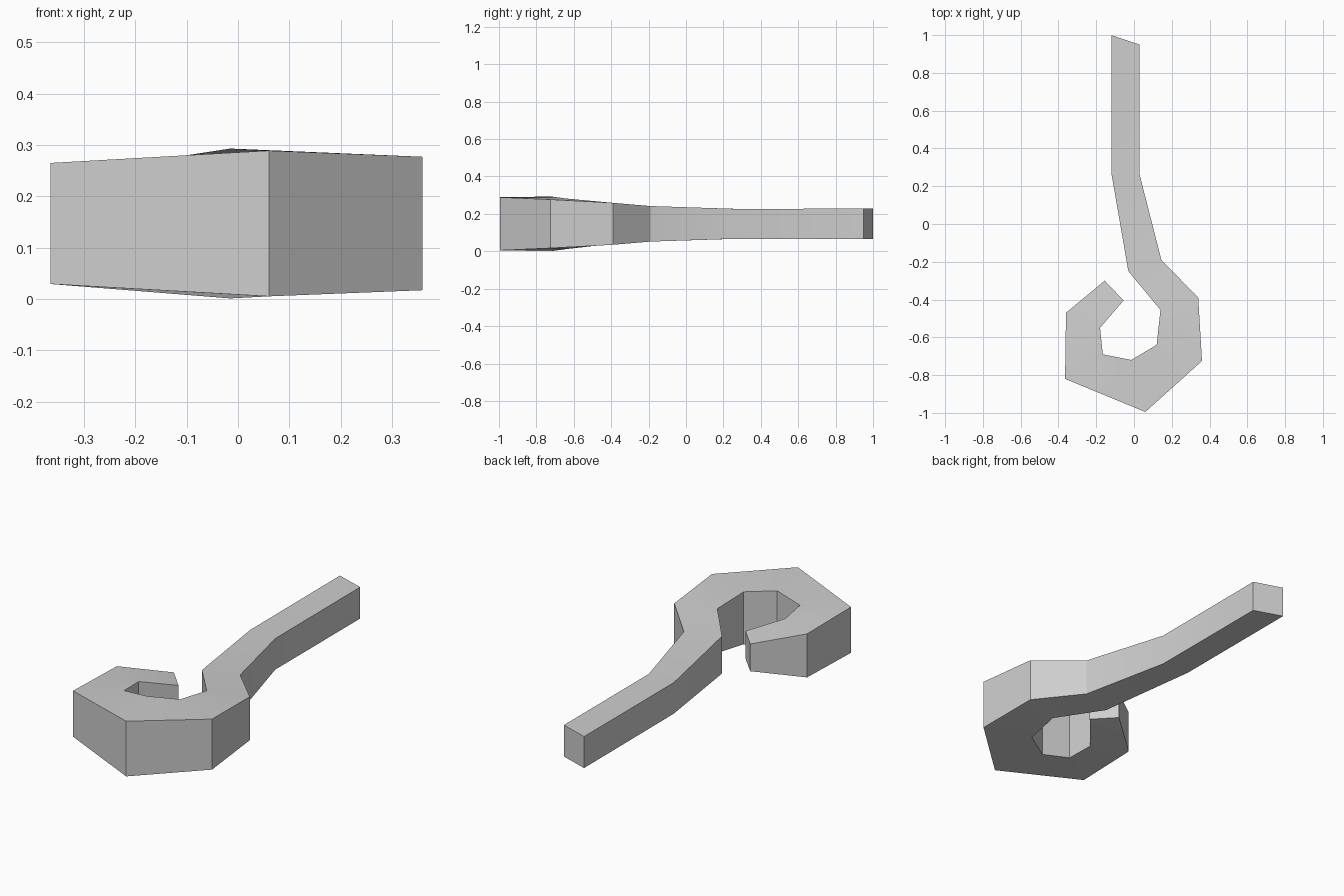
import bpy, bmesh, math

cube = bpy.data.objects.get("Cube")
if cube:
    bpy.data.objects.remove(cube, do_unlink=True)

MID = 0.147  # height of the symmetry plane

# Cross-sections along the cane: inner x, y, half height, outer x, y, half height
SECTIONS = [
    (-0.12, 1.00, 0.081, 0.03, 0.95, 0.081),
    (-0.12, 0.27, 0.080, 0.03, 0.26, 0.080),
    (-0.03, -0.25, 0.096, 0.145, -0.19, 0.095),
    (0.14, -0.455, 0.114, 0.34, -0.39, 0.112),
    (0.12, -0.64, 0.135, 0.36, -0.725, 0.130),
    (-0.015, -0.72, 0.146, 0.06, -0.995, 0.142),
    (-0.165, -0.69, 0.123, -0.365, -0.82, 0.118),
    (-0.18, -0.55, 0.112, -0.36, -0.47, 0.112),
    (-0.055, -0.405, 0.070, -0.155, -0.30, 0.070),
]

# Single flat colour
grey = bpy.data.materials.new("plain_grey")
grey.use_nodes = True
colour = (0.62, 0.62, 0.62, 1)
grey.diffuse_color = colour
grey.node_tree.nodes["Principled BSDF"].inputs["Base Color"].default_value = colour

# Skin the four-sided sections into a curled bar
bm = bmesh.new()
rings = []
for ix, iy, ih, ox, oy, oh in SECTIONS:
    corners = [(ix, iy, MID - ih), (ox, oy, MID - oh),
               (ox, oy, MID + oh), (ix, iy, MID + ih)]
    rings.append([bm.verts.new(c) for c in corners])
for a, b in zip(rings, rings[1:]):
    for i in range(4):
        j = (i + 1) % 4
        bm.faces.new((a[i], a[j], b[j], b[i]))

# Close both ends
bm.faces.new(rings[0])
bm.faces.new(rings[-1])
bmesh.ops.recalc_face_normals(bm, faces=bm.faces)

mesh = bpy.data.meshes.new("hooked_cane")
bm.to_mesh(mesh)
bm.free()
mesh.materials.append(grey)
cane = bpy.data.objects.new("hooked_cane", mesh)
bpy.context.collection.objects.link(cane)

# Soft gentle bends, crisp corners
bpy.ops.object.select_all(action="DESELECT")
cane.select_set(True)
bpy.context.view_layer.objects.active = cane
bpy.ops.object.shade_smooth_by_angle(angle=math.radians(25))
